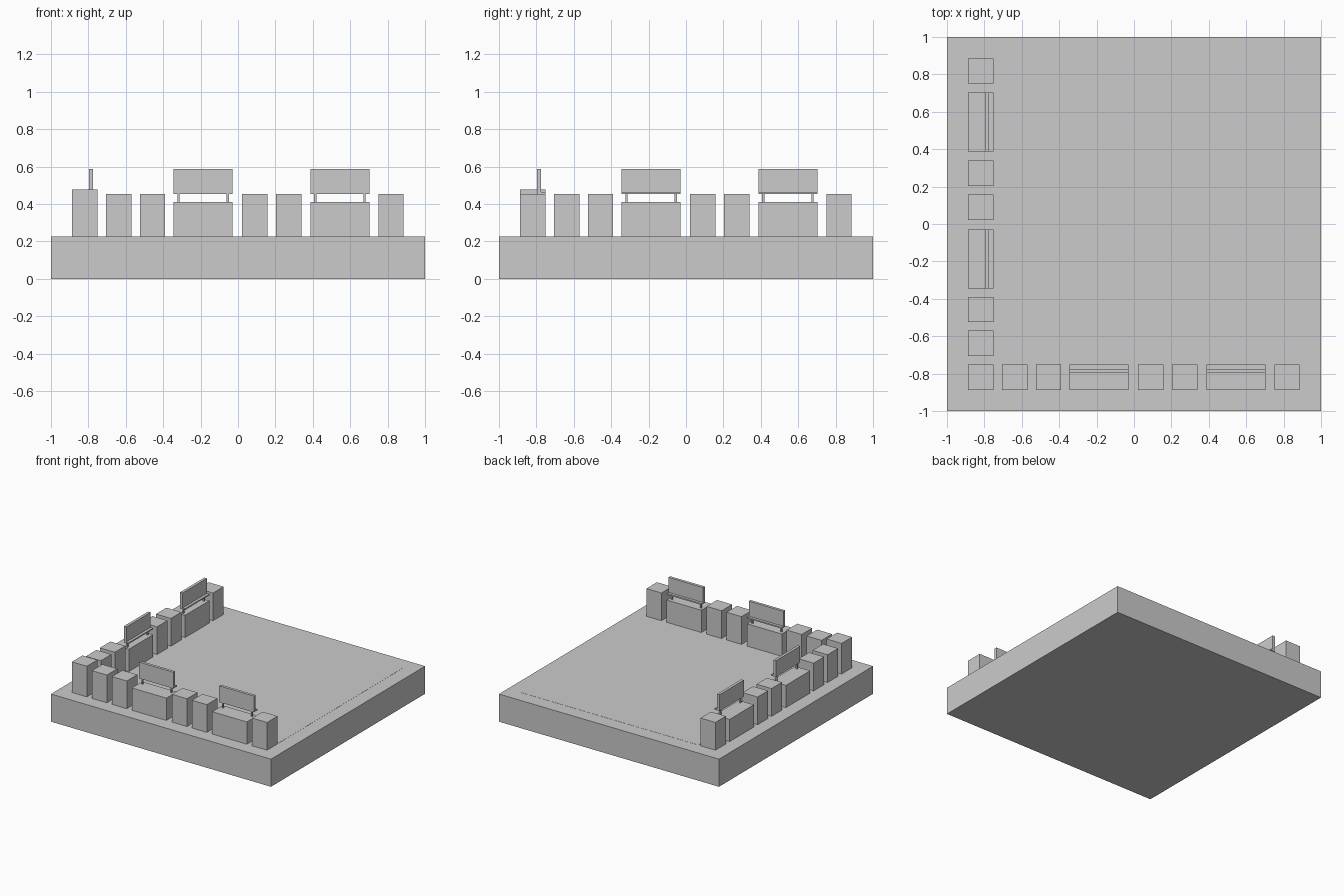
import bpy

if "Cube" in bpy.data.objects:
    bpy.data.objects.remove(bpy.data.objects["Cube"])

TOP = 0.227  # top of the base slab


def box(name, x, y, z):
    """Axis-aligned box from (min, max) pairs."""
    bpy.ops.mesh.primitive_cube_add(
        size=1, location=[(a + b) / 2 for a, b in (x, y, z)])
    ob = bpy.context.object
    ob.name = name
    ob.scale = [b - a for a, b in (x, y, z)]
    bpy.ops.object.transform_apply(location=False, rotation=False, scale=True)
    return ob


def row_box(name, along, across, z, side):
    """Box in an edge row: the front row runs along x, the left row along y."""
    x, y = (along, across) if side == "front" else (across, along)
    return box(f"{side}_{name}", x, y, z)


def sign_block(start, side):
    """Wide low block with a raised board on two posts and a rear ledge."""
    end = start + 0.315
    row_box("wide_block", (start, end), (-0.888, -0.752), (TOP - 0.005, 0.41), side)
    row_box("board", (start, end), (-0.797, -0.774), (0.454, 0.588), side)
    row_box("board_ledge", (start, end), (-0.774, -0.752), (0.454, 0.465), side)
    for p in (start + 0.026, end - 0.026):
        row_box("board_post", (p - 0.006, p + 0.006), (-0.791, -0.779),
                (0.405, 0.458), side)


# base slab and thin inset floor panel
box("base_slab", (-1, 1), (-1, 1), (0, TOP))
box("floor_panel", (-0.73, 0.885), (-0.73, 0.885), (TOP - 0.01, TOP + 0.001))

# taller corner block shared by both rows
box("corner_block", (-0.888, -0.752), (-0.888, -0.752), (TOP - 0.005, 0.479))

# two matching rows of narrow blocks and sign blocks
for side in ("front", "left"):
    for s in (-0.706, -0.525, 0.022, 0.203, 0.75):
        row_box("narrow_block", (s, s + 0.136), (-0.888, -0.752),
                (TOP - 0.005, 0.455), side)
    for s in (-0.344, 0.387):
        sign_block(s, side)
